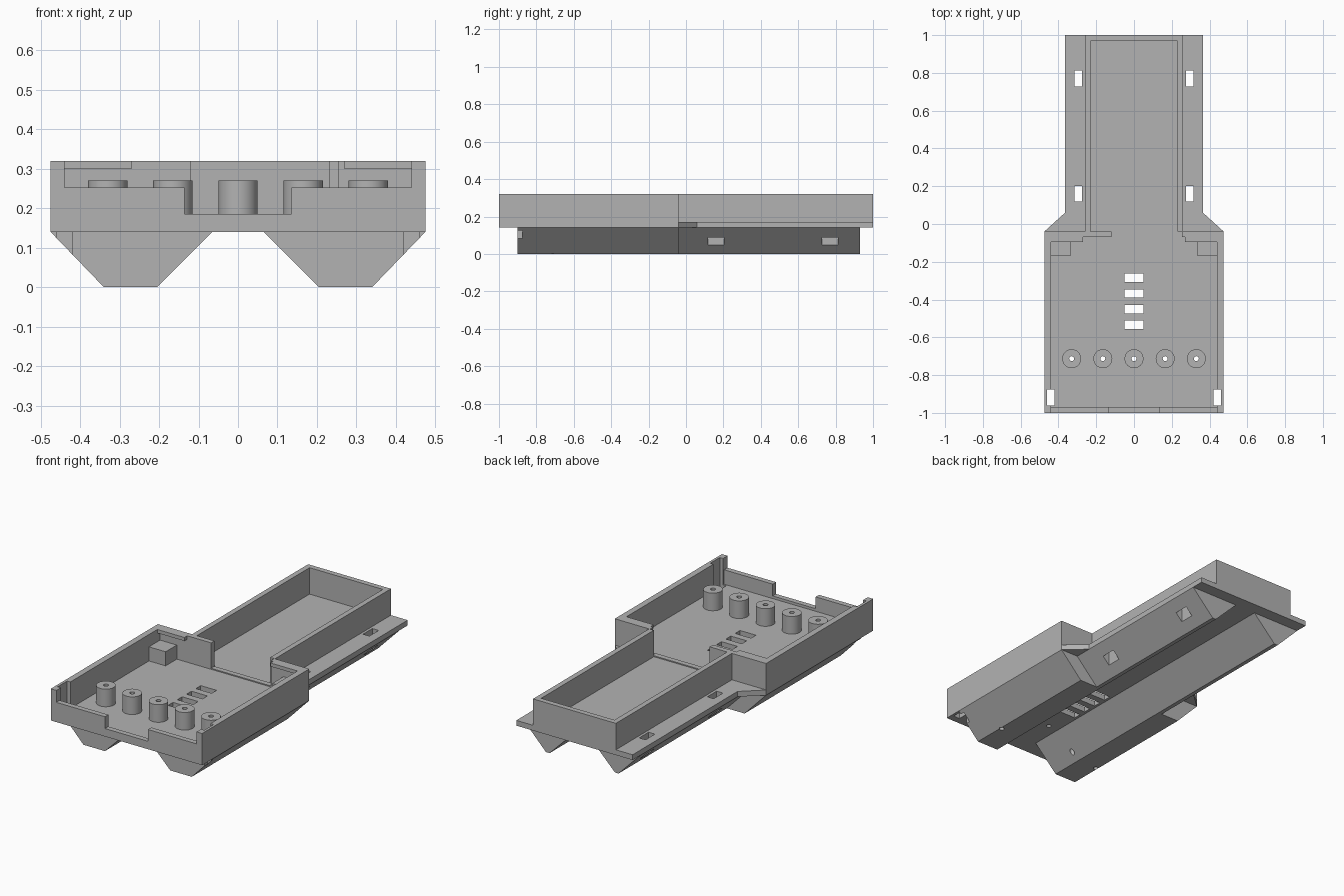
import bpy
import bmesh
from mathutils import Vector

old = bpy.data.objects.get("Cube")
if old:
    bpy.data.objects.remove(old, do_unlink=True)

grey = bpy.data.materials.new("plain grey")
grey.use_nodes = True
grey.diffuse_color = (0.45, 0.45, 0.45, 1)
grey.node_tree.nodes["Principled BSDF"].inputs["Base Color"].default_value = (0.45, 0.45, 0.45, 1)

BOTTOM, FLOOR, RIM = 0.14, 0.17, 0.32


def finish(name, bm):
    bmesh.ops.recalc_face_normals(bm, faces=bm.faces)
    mesh = bpy.data.meshes.new(name)
    bm.to_mesh(mesh)
    bm.free()
    mesh.materials.append(grey)
    obj = bpy.data.objects.new(name, mesh)
    bpy.context.collection.objects.link(obj)
    return obj


def prism(name, points, start, end, axis="z"):
    """Extrude an outline: (x, y) along z, or (x, z) along y."""
    bm = bmesh.new()
    if axis == "z":
        verts = [bm.verts.new((a, b, start)) for a, b in points]
        move = Vector((0, 0, end - start))
    else:
        verts = [bm.verts.new((a, start, b)) for a, b in points]
        move = Vector((0, end - start, 0))
    face = bm.faces.new(verts)
    ext = bmesh.ops.extrude_face_region(bm, geom=[face], use_keep_orig=True)
    moved = [v for v in ext["geom"] if isinstance(v, bmesh.types.BMVert)]
    bmesh.ops.translate(bm, vec=move, verts=moved)
    return finish(name, bm)


def box(name, x0, x1, y0, y1, z0, z1):
    return prism(name, [(x0, y0), (x1, y0), (x1, y1), (x0, y1)], z0, z1)


def cylinder(name, x, y, radius, z0, z1, sides=48):
    bm = bmesh.new()
    bmesh.ops.create_cone(bm, cap_ends=True, segments=sides, radius1=radius,
                          radius2=radius, depth=z1 - z0)
    bmesh.ops.translate(bm, vec=(x, y, (z0 + z1) / 2), verts=bm.verts)
    return finish(name, bm)


def boolean(obj, other, operation):
    mod = obj.modifiers.new("bool", "BOOLEAN")
    mod.operation = operation
    mod.solver = "EXACT"
    mod.object = other
    bpy.context.view_layer.objects.active = obj
    bpy.ops.object.modifier_apply(modifier=mod.name)


def mirrored(half):
    return half + [(-x, b) for x, b in reversed(half)]


def span(side, a, b):
    return sorted((side * a, side * b))


parts = []

# Floor plate with the tapered shoulder
parts.append(prism("floor_plate", mirrored(
    [(0.475, -1), (0.475, -0.04), (0.365, 0.06), (0.365, 1)]), BOTTOM, FLOOR))

# Front wall with a wide shallow cut and a deeper middle notch
parts.append(prism("front_wall", mirrored(
    [(0.475, FLOOR), (0.475, RIM), (0.44, RIM), (0.44, 0.252),
     (0.135, 0.252), (0.135, 0.185)]), -1, -0.97, "y"))

# Rear tray wall, open towards the front box
tray = mirrored([(0.26, -0.04), (0.26, 1)]) + mirrored([(0.23, -0.04), (0.23, 0.97)])[::-1]
parts.append(prism("tray_wall", tray, FLOOR, RIM))

# Sill between the front box and the tray
box("floor_sill", -0.12, 0.255, -0.07, -0.04, FLOOR, 0.176)

# Back walls of the front box
parts.append(box("right_back_wall", -0.44, -0.12, -0.07, -0.04, FLOOR, RIM))
parts.append(box("left_back_wall", 0.255, 0.44, -0.07, -0.04, FLOOR, RIM))

for side, word in ((-1, "right"), (1, "left")):
    # Side wall of the front box
    parts.append(box(word + "_side_wall", *span(side, 0.44, 0.475), -0.97, -0.04, FLOOR, RIM))
    # Overhanging lip and corner block
    box(word + "_catch_lip", *span(side, 0.27, 0.44), -0.095, -0.07, 0.3, RIM)
    box(word + "_corner_block", *span(side, 0.335, 0.44), -0.17, -0.07, FLOOR, 0.25)
    # Keel under the floor, narrower towards the back
    inner = [(side * 0.065, BOTTOM), (side * 0.205, 0)]
    keel = prism(word + "_keel", inner + [(side * 0.34, 0), (side * 0.475, BOTTOM)],
                 -0.9, -0.04, "y")
    rear = prism("keel_rear", inner + [(side * 0.228, 0), (side * 0.365, BOTTOM)],
                 -0.04, 0.93, "y")
    boolean(keel, rear, "UNION")
    bpy.data.objects.remove(rear, do_unlink=True)
    parts.append(keel)

# Strap slots, vents and screw holes
cutters = []
for side in (-1, 1):
    cutters.append(box("slot_cutter", *span(side, 0.42, 0.46), -0.96, -0.875, -0.1, 0.5))
    for y in (0.16, 0.77):
        cutters.append(box("slot_cutter", *span(side, 0.275, 0.315), y - 0.042, y + 0.042, -0.1, 0.5))
for i in range(4):
    y = -0.285 - i * 0.083
    cutters.append(box("vent_cutter", -0.05, 0.05, y - 0.022, y + 0.022, -0.1, 0.5))
for i in range(5):
    x = (i - 2) * 0.165
    parts.append(cylinder("screw_post_%d" % (i + 1), x, -0.713, 0.05, FLOOR, 0.27))
    cutters.append(cylinder("hole_cutter", x, -0.713, 0.013, -0.1, 0.5, 24))


def bounds(obj):
    cols = list(zip(*[v.co for v in obj.data.vertices]))
    return [(min(c), max(c)) for c in cols]


# Cut every part only where a cutter reaches it
for part in parts:
    for cutter in cutters:
        if all(a[0] < b[1] and b[0] < a[1] for a, b in zip(bounds(part), bounds(cutter))):
            boolean(part, cutter, "DIFFERENCE")
for cutter in cutters:
    bpy.data.objects.remove(cutter, do_unlink=True)

# Smooth the round posts only
for part in parts:
    if part.name.startswith("screw_post"):
        bpy.ops.object.select_all(action="DESELECT")
        part.select_set(True)
        bpy.context.view_layer.objects.active = part
        bpy.ops.object.shade_smooth_by_angle()
